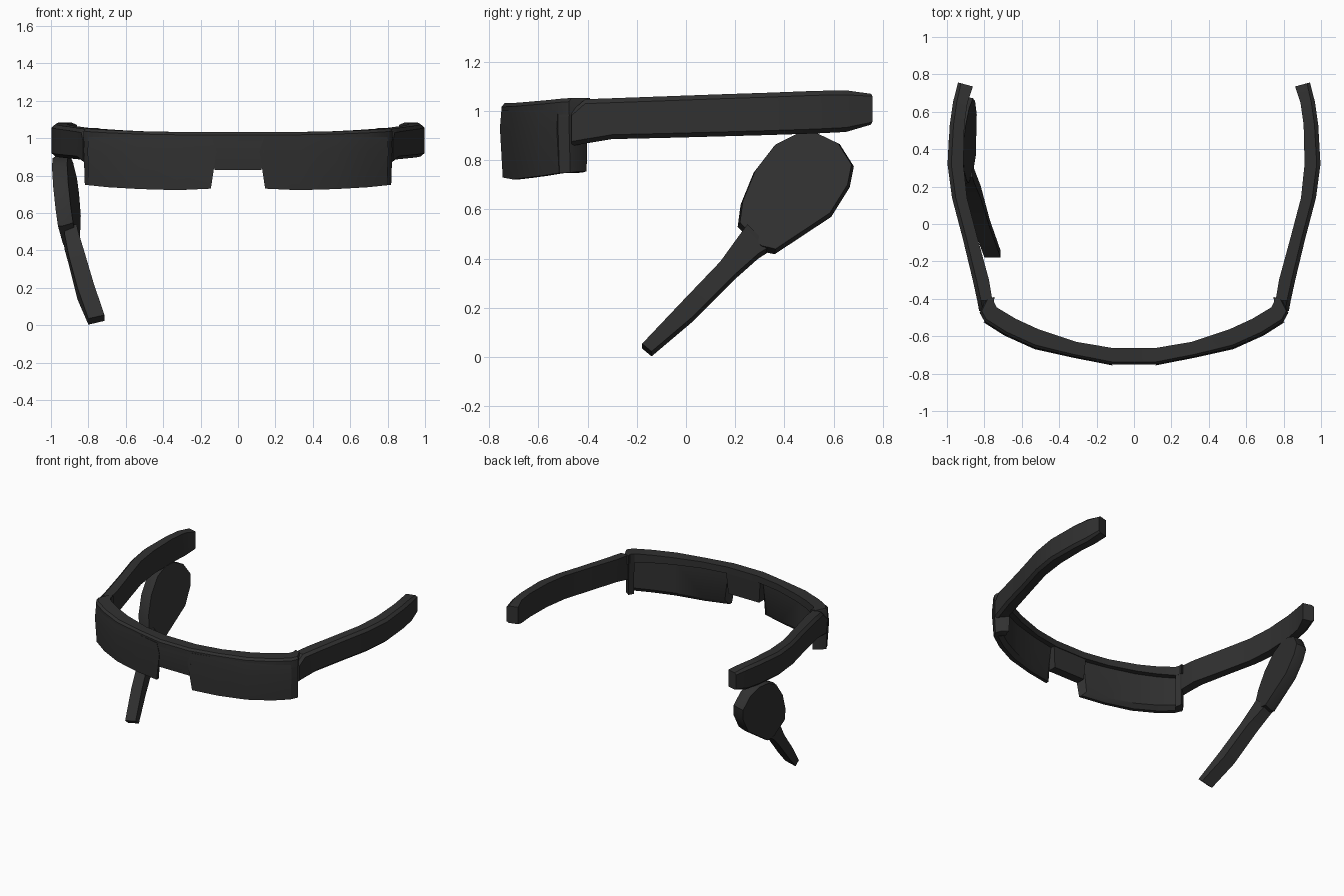
import bpy, bmesh

if "Cube" in bpy.data.objects:
    bpy.data.objects.remove(bpy.data.objects["Cube"])

black = bpy.data.materials.new("matte black")
black.diffuse_color = (0.03, 0.03, 0.03, 1)
black.use_nodes = True
black.node_tree.nodes["Principled BSDF"].inputs["Base Color"].default_value = black.diffuse_color


def loft(name, rings, angle=30):
    """Skin a list of equal-length point rings and cap both ends."""
    bm = bmesh.new()
    rows = [[bm.verts.new(p) for p in ring] for ring in rings]
    n = len(rows[0])
    for a, b in zip(rows, rows[1:]):
        for i in range(n):
            j = (i + 1) % n
            bm.faces.new((a[i], a[j], b[j], b[i]))
    bm.faces.new(rows[0])
    bm.faces.new(rows[-1])
    bmesh.ops.recalc_face_normals(bm, faces=bm.faces)
    me = bpy.data.meshes.new(name)
    bm.to_mesh(me)
    bm.free()
    me.materials.append(black)
    ob = bpy.data.objects.new(name, me)
    bpy.context.collection.objects.link(ob)
    bpy.ops.object.select_all(action='DESELECT')
    ob.select_set(True)
    bpy.context.view_layer.objects.active = ob
    bpy.ops.object.shade_smooth_by_angle(angle=angle * 0.0174533)
    return ob


def mirror_x(rings, s):
    return [[(s * x, y, z) for x, y, z in r] for r in rings]


def section(st, profile):
    """Profile of (t, z): t runs from the outer (0) to the inner (1) edge."""
    ox, oy, ix, iy = st[:4]
    return [(ox + (ix - ox) * t, oy + (iy - oy) * t, z) for t, z in profile]


# Half plan of the front: outer x, y, inner x, y, top z, lens bottom z
plan = [
    (.12, -.750, .12, -.662, 1.032, .73),
    (.33, -.708, .31, -.630, 1.033, .722),
    (.53, -.662, .51, -.563, 1.037, .728),
    (.69, -.590, .63, -.508, 1.043, .737),
    (.80, -.520, .735, -.445, 1.05, .748),
    (.825, -.475, .75, -.415, 1.053, .75),
    (.79, -.405, .745, -.390, 1.053, .75),
]

# Brow bar across the whole front
half = [section(s, [(0, .985), (0, s[4] - .015), (.15, s[4]), (1, s[4]), (1, .985)])
        for s in plan]
loft("brow_bar", mirror_x(half[::-1], -1) + half)

# Nose bridge
loft("nose_bridge", [[(x, -.748, 1.0), (x, -.752, .93), (x * k, -.742, .83),
                      (x * k, -.675, .83), (x, -.667, 1.0)]
                     for x, k in ((-.14, .9), (.14, .9))])

# Temple arm stations: y, outer x, inner x, bottom z, top z
arm = [
    (-.465, .828, .755, .858, 1.00),
    (-.41, .838, .757, .868, 1.048),
    (-.30, .862, .775, .886, 1.052),
    (-.08, .915, .835, .891, 1.060),
    (.14, .973, .893, .897, 1.068),
    (.32, .997, .912, .902, 1.074),
    (.53, .985, .907, .909, 1.082),
    (.65, .968, .890, .915, 1.084),
]
arm_rings = [[(o, y, b + .018), (o, y, t - .018), (o - .02, y, t),
              (i, y, t), (i, y, b), (o - .02, y, b)] for y, o, i, b, t in arm]
# angled arm tip
arm_rings.append([(.941, .757, .955), (.941, .757, 1.06), (.925, .752, 1.070),
                  (.861, .735, 1.070), (.861, .735, .945), (.925, .752, .945)])

for side, s in (("left", -1), ("right", 1)):
    # Lens panel, bevelled behind and pointed beside the nose
    lens = []
    for k, st in enumerate(plan[:5]):
        zb = st[5]
        ring = section(st, [(0, 1.005), (-.07, .93), (.06, zb), (.35, zb),
                            (.6, zb + .03), (.6, 1.0)])
        if k == 0:
            dx = (.02, -.005, .025, .025, .05, .02)
            ring = [(x + d, y, z) for (x, y, z), d in zip(ring, dx)]
        lens.append(ring)
    loft(side + "_lens", mirror_x(lens, s))

    # Corner block between lens and arm
    corner = [section(st, [(.02, 1.03), (.0, .93), (.08, zb), (.9, zb), (1, 1.03)])
              for st, zb in ((plan[4], .748), (plan[5], .75),
                             ((.80, -.437, .75, -.40), .755))]
    loft(side + "_corner", mirror_x(corner, s))

    # Temple arm
    loft(side + "_arm", mirror_x(arm_rings, s))

# Ear pad below the left arm: outline in y, z, on a tilted plane
pad = [(.21, .53), (.222, .62), (.275, .75), (.36, .86), (.45, .905), (.535, .908),
       (.625, .865), (.682, .775), (.665, .69), (.59, .57), (.36, .418), (.30, .432)]


def pad_ring(offset, scale, dz):
    ring = []
    for y, z in pad:
        y, z = .45 + (y - .45) * scale, .66 + (z - .66) * scale + dz
        ring.append((-.87 - .16 * (z - .66) + .13 * (y - .45) + offset, y, z))
    return ring


loft("ear_pad", [pad_ring(-.083, .97, -.004), pad_ring(-.06, 1, 0), pad_ring(0, .96, .012)])

# Microphone boom: upper edge y, z, lower edge y, z, centre x, half width
boom = [
    (.25, .53, .34, .44, -.897, .034),
    (.22, .49, .293, .41, -.89, .036),
    (.139, .378, .205, .332, -.862, .042),
    (-.02, .212, .022, .150, -.815, .044),
    (-.178, .045, -.140, .013, -.757, .043),
]
loft("microphone_boom", [[(x - h, uy, uz - .01), (x + h, uy, uz + .01),
                          (x + h, ly, lz + .01), (x - h, ly, lz - .01)]
                         for uy, uz, ly, lz, x, h in boom])
